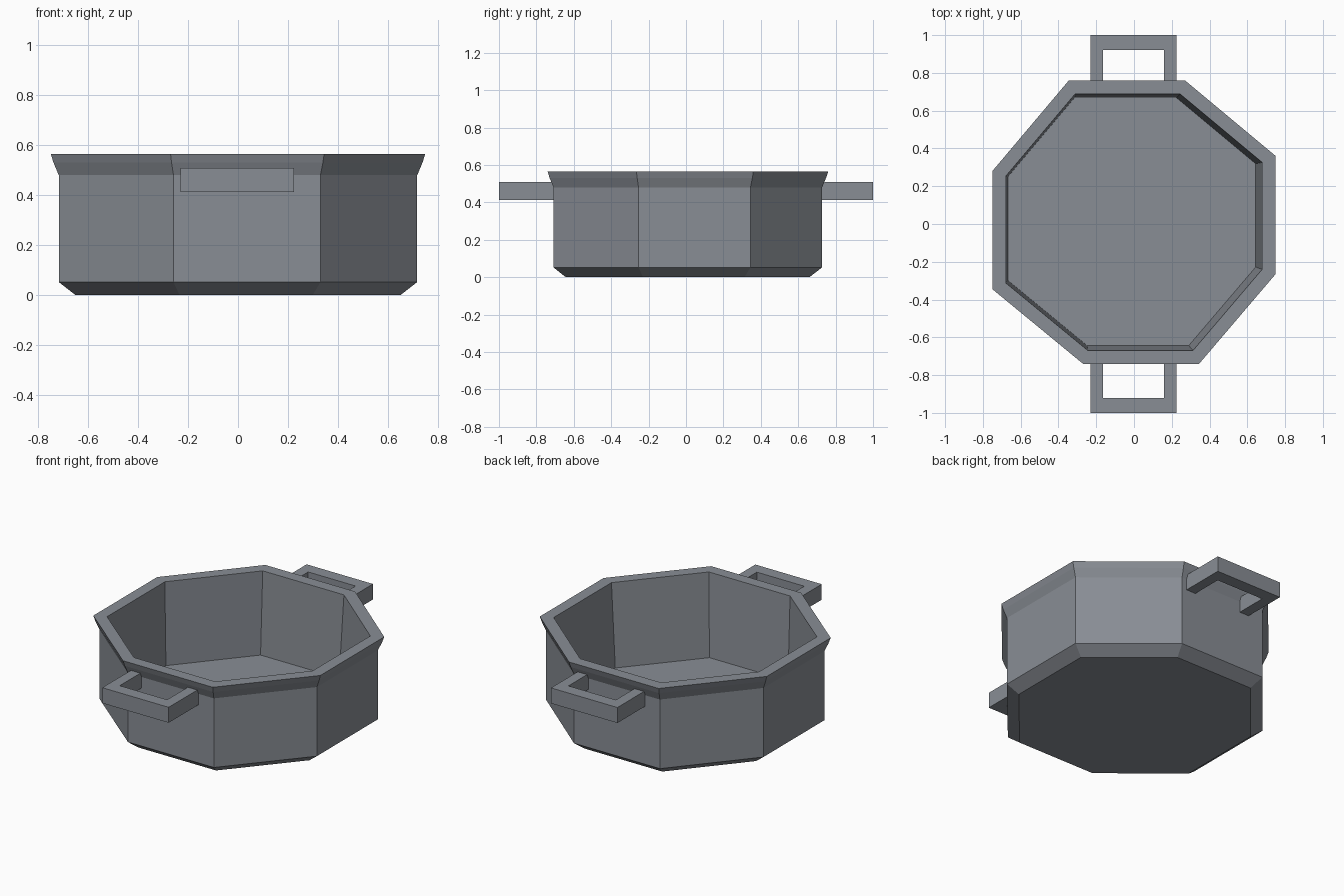
import bpy, bmesh

if "Cube" in bpy.data.objects:
    bpy.data.objects.remove(bpy.data.objects["Cube"])

metal = bpy.data.materials.new("grey_metal")
metal.diffuse_color = (0.25, 0.27, 0.30, 1)
metal.use_nodes = True
metal.node_tree.nodes["Principled BSDF"].inputs["Base Color"].default_value = metal.diffuse_color


def finish(bm, name):
    bmesh.ops.recalc_face_normals(bm, faces=bm.faces)
    mesh = bpy.data.meshes.new(name)
    bm.to_mesh(mesh)
    bm.free()
    mesh.materials.append(metal)
    obj = bpy.data.objects.new(name, mesh)
    bpy.context.collection.objects.link(obj)
    return obj


# Slightly skewed octagon outline of the rim
OUTLINE = [(-0.345, 0.76), (0.27, 0.76), (0.75, 0.36), (0.75, -0.265),
           (0.345, -0.74), (-0.27, -0.74), (-0.75, -0.345), (-0.75, 0.28)]

# Pot wall: (scale, z, x shift, y shift), from underside, up outside, down inside
RINGS = [(0.868, 0.0, 0, 0), (0.957, 0.052, 0, 0), (0.957, 0.48, 0, 0),
         (0.985, 0.53, 0, 0), (1.0, 0.565, 0, 0),
         (0.905, 0.565, 0, 0), (0.875, 0.05, -0.012, 0.004)]

bm = bmesh.new()
rings = [[bm.verts.new((x * s + dx, y * s + dy, z)) for x, y in OUTLINE]
         for s, z, dx, dy in RINGS]
n = len(OUTLINE)
for a, b in zip(rings, rings[1:]):
    for i in range(n):
        j = (i + 1) % n
        bm.faces.new((a[i], a[j], b[j], b[i]))
bm.faces.new(rings[0])
bm.faces.new(rings[-1])
finish(bm, "pot_body")

# U-shaped handles, front and back
U = [(-0.23, 0.70), (-0.23, 1.0), (0.225, 1.0), (0.225, 0.70),
     (0.16, 0.70), (0.16, 0.922), (-0.165, 0.922), (-0.165, 0.70)]
for name, side in (("front_handle", -1), ("back_handle", 1)):
    bm = bmesh.new()
    face = bm.faces.new([bm.verts.new((x, y * side, 0.412)) for x, y in U])
    ext = bmesh.ops.extrude_face_region(bm, geom=[face])
    top = [v for v in ext["geom"] if isinstance(v, bmesh.types.BMVert)]
    bmesh.ops.translate(bm, verts=top, vec=(0, 0, 0.096))
    finish(bm, name)
